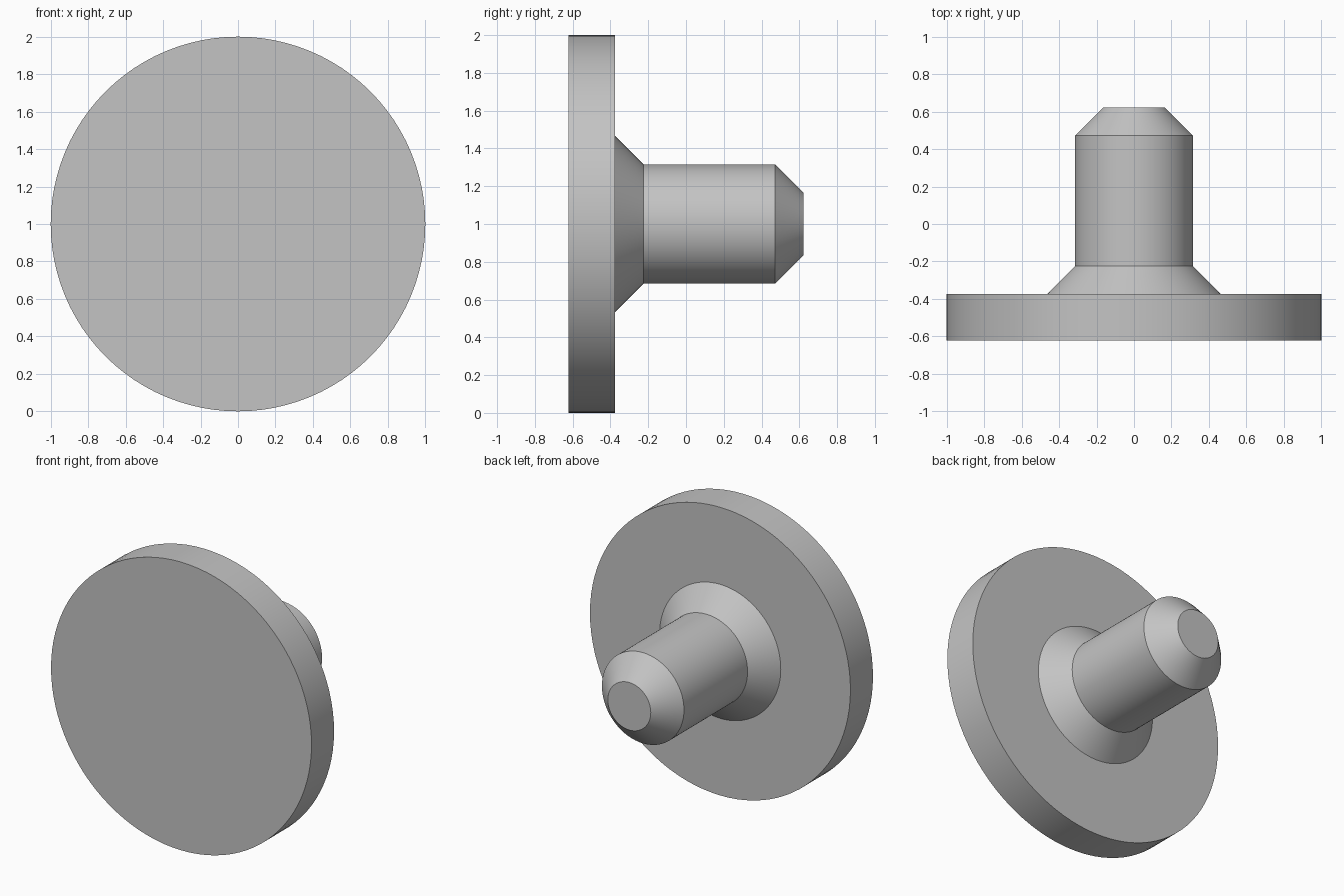
import bpy
import bmesh
import math
from mathutils import Vector

default_cube = bpy.data.objects.get("Cube")
if default_cube:
    bpy.data.objects.remove(default_cube, do_unlink=True)

# Plain grey for the whole part
grey = bpy.data.materials.new("grey")
grey.use_nodes = True
colour = (0.55, 0.55, 0.55, 1)
grey.diffuse_color = colour
grey.node_tree.nodes["Principled BSDF"].inputs["Base Color"].default_value = colour


def lathe(name, profile, height, steps=96):
    """Turn a (radius, y) profile around a horizontal axis along y."""
    bm = bmesh.new()
    verts = [bm.verts.new((r, y, height)) for r, y in profile]
    edges = [bm.edges.new(pair) for pair in zip(verts, verts[1:])]
    bmesh.ops.spin(bm, geom=verts + edges, cent=Vector((0, 0, height)),
                   axis=Vector((0, 1, 0)), angle=math.tau, steps=steps)
    bmesh.ops.remove_doubles(bm, verts=bm.verts, dist=0.0005)
    # Flat end caps
    rims = [e for e in bm.edges if e.is_boundary]
    bmesh.ops.holes_fill(bm, edges=rims, sides=0)
    bmesh.ops.recalc_face_normals(bm, faces=bm.faces)
    mesh = bpy.data.meshes.new(name)
    bm.to_mesh(mesh)
    bm.free()
    mesh.materials.append(grey)
    obj = bpy.data.objects.new(name, mesh)
    bpy.context.collection.objects.link(obj)
    return obj


# Wide disc, flared collar, round stem and chamfered tip in one turned piece
front, disc_back, tip = -0.622, -0.375, 0.622
disc_r, stem_r, chamfer = 1.0, 0.315, 0.15
stud = lathe("disc_and_stem", [
    (disc_r, front),
    (disc_r, disc_back),
    (stem_r + chamfer, disc_back),
    (stem_r, disc_back + chamfer),
    (stem_r, tip - chamfer),
    (stem_r - chamfer, tip),
], height=disc_r)

# Round sides smooth, rims sharp
bpy.ops.object.select_all(action="DESELECT")
stud.select_set(True)
bpy.context.view_layer.objects.active = stud
bpy.ops.object.shade_smooth_by_angle(angle=math.radians(30))
